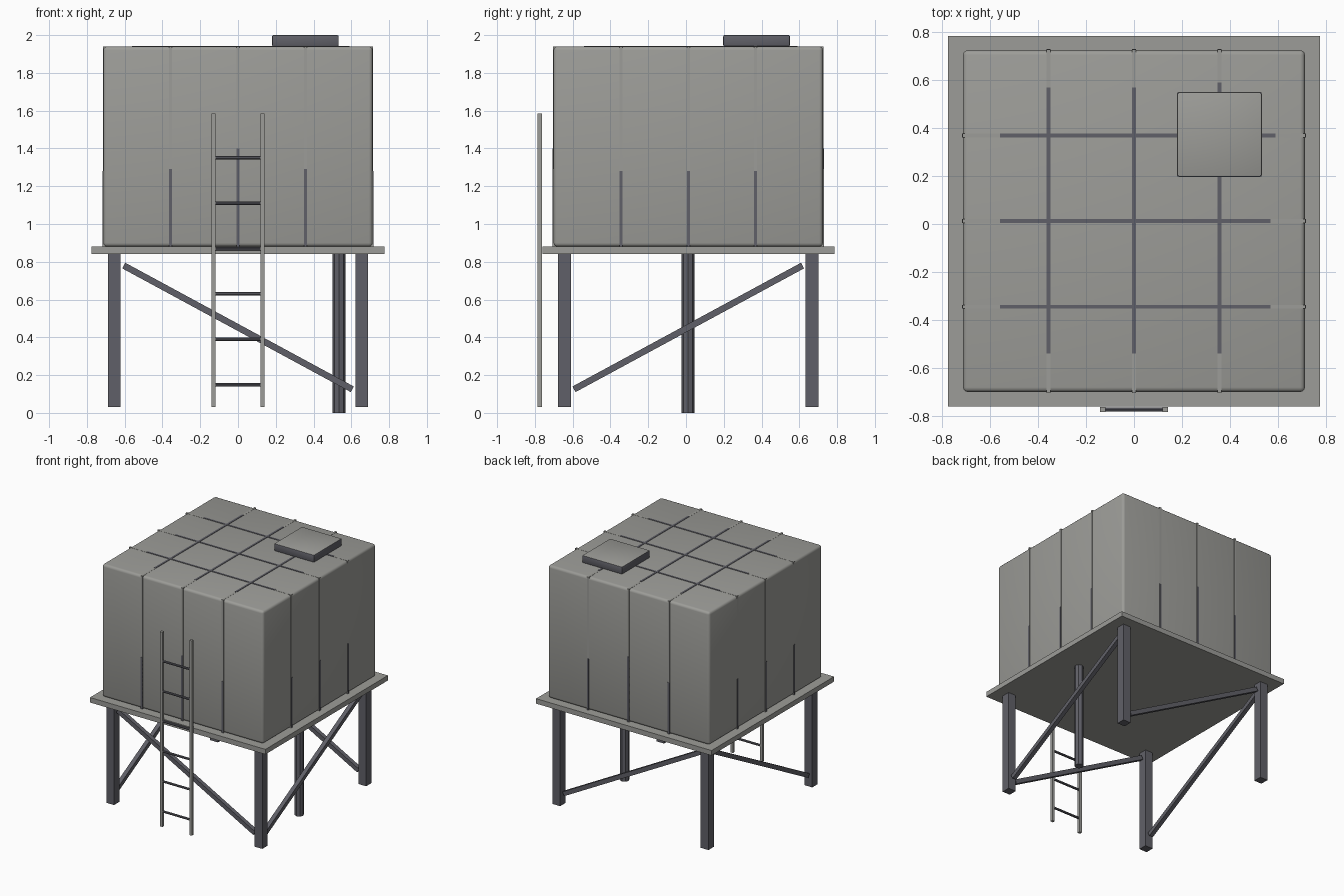
import bpy
import math
from mathutils import Vector

if "Cube" in bpy.data.objects:
    bpy.data.objects.remove(bpy.data.objects["Cube"], do_unlink=True)


def make_material(name, rgb):
    m = bpy.data.materials.new(name)
    m.use_nodes = True
    m.diffuse_color = (*rgb, 1)
    m.node_tree.nodes["Principled BSDF"].inputs["Base Color"].default_value = (*rgb, 1)
    return m


LIGHT = make_material("light_grey", (0.335, 0.335, 0.315))
DARK = make_material("dark_steel", (0.118, 0.118, 0.138))

CY = 0.012          # middle of tank and platform in y
BASE, TOP = 0.88, 1.94
HALF = 0.713        # half width of the tank
LEG = 0.655         # leg offset from the middle
RIBS = (-0.357, 0, 0.357)


def box(name, lo, hi, mat, bevel=0, segments=2):
    lo, hi = Vector(lo), Vector(hi)
    bpy.ops.mesh.primitive_cube_add(size=1, location=(lo + hi) / 2)
    ob = bpy.context.object
    ob.name = name
    ob.scale = hi - lo
    bpy.ops.object.transform_apply(location=False, rotation=False, scale=True)
    ob.data.materials.append(mat)
    if bevel:
        mod = ob.modifiers.new("rounded_edges", "BEVEL")
        mod.width, mod.segments = bevel, segments
        bpy.ops.object.modifier_apply(modifier=mod.name)
        bpy.ops.object.shade_smooth_by_angle(angle=math.radians(35))
    return ob


def bar(name, a, b, radius, sides, mat, spin=0):
    """Straight prism between two points."""
    a, b = Vector(a), Vector(b)
    bpy.ops.mesh.primitive_cylinder_add(vertices=sides, radius=radius,
                                        depth=(b - a).length, location=(a + b) / 2)
    ob = bpy.context.object
    ob.name = name
    ob.rotation_euler = (b - a).to_track_quat("Z", "Y").to_euler()
    for v in ob.data.vertices:
        x, y = v.co.x, v.co.y
        v.co.x = x * math.cos(spin) - y * math.sin(spin)
        v.co.y = x * math.sin(spin) + y * math.cos(spin)
    ob.data.materials.append(mat)
    return ob


# Platform and tank
box("platform", (-0.775, CY - 0.773, 0.84), (0.775, CY + 0.773, BASE), LIGHT)
box("tank", (-HALF, CY - HALF, BASE), (HALF, CY + HALF, TOP), LIGHT, 0.02, 3)

# Hatch with a light lid face
hatch = box("hatch", (0.18, 0.197, TOP), (0.533, 0.55, 2.0), DARK, 0.007)
hatch.data.materials.append(LIGHT)
for f in hatch.data.polygons:
    f.material_index = 1 if f.normal.z > 0.9 else 0

# Rib bands wrapped around the tank, and the exposed dark strips on them
w, out = 0.008, 0.003
for r in RIBS:
    y = CY + r
    box("rib_band_lengthways", (r - w, CY - HALF - out, BASE),
        (r + w, CY + HALF + out, TOP + 0.001), LIGHT)
    box("rib_band_crossways", (-HALF - out, y - w, BASE),
        (HALF + out, y + w, TOP + 0.001), LIGHT)
    strip_top = BASE + (0.52 if r == 0 else 0.41)
    for s in (-1, 1):
        edge = HALF + out
        ys = sorted((CY + s * (edge - 0.002), CY + s * (edge + 0.002)))
        xs = sorted((s * (edge - 0.002), s * (edge + 0.002)))
        box("wall_strip", (r - w, ys[0], BASE), (r + w, ys[1], strip_top), DARK)
        box("wall_strip", (xs[0], y - w, BASE), (xs[1], y + w, BASE + 0.4), DARK)
    far = 0.57 if r < 0.1 else 0.59
    box("roof_strip_lengthways", (r - w, -0.54, TOP), (r + w, far, TOP + 0.003), DARK)
    box("roof_strip_crossways", (-0.56, y - w, TOP), (far, y + w, TOP + 0.003), DARK)

# Legs
for sx in (-1, 1):
    for sy in (-1, 1):
        x, y = sx * LEG, CY + sy * LEG
        box("leg", (x - 0.034, y - 0.034, 0.03), (x + 0.034, y + 0.034, 0.84), DARK)

# Diagonal braces, one per side
for s in (-1, 1):
    y = CY + s * LEG
    bar("brace", (-0.605, y, 0.78), (0.605, y, 0.125), 0.024, 4, DARK, math.pi / 4)
    bar("brace", (s * LEG, CY - 0.605, 0.125), (s * LEG, CY + 0.605, 0.78),
        0.024, 4, DARK, math.pi / 4)

# Outlet pipe
bar("outlet_pipe", (0.535, CY - 0.002, 0), (0.535, CY - 0.002, 0.84), 0.034, 8, DARK)

# Ladder
LY = -0.774
for s in (-1, 1):
    x = s * 0.13
    box("ladder_rail", (x - 0.011, LY - 0.011, 0.03), (x + 0.011, LY + 0.011, 1.585), LIGHT)
for i in range(6):
    z = 0.15 + 0.24 * i
    bar("ladder_rung", (-0.122, LY, z), (0.122, LY, z), 0.009, 8, DARK)
